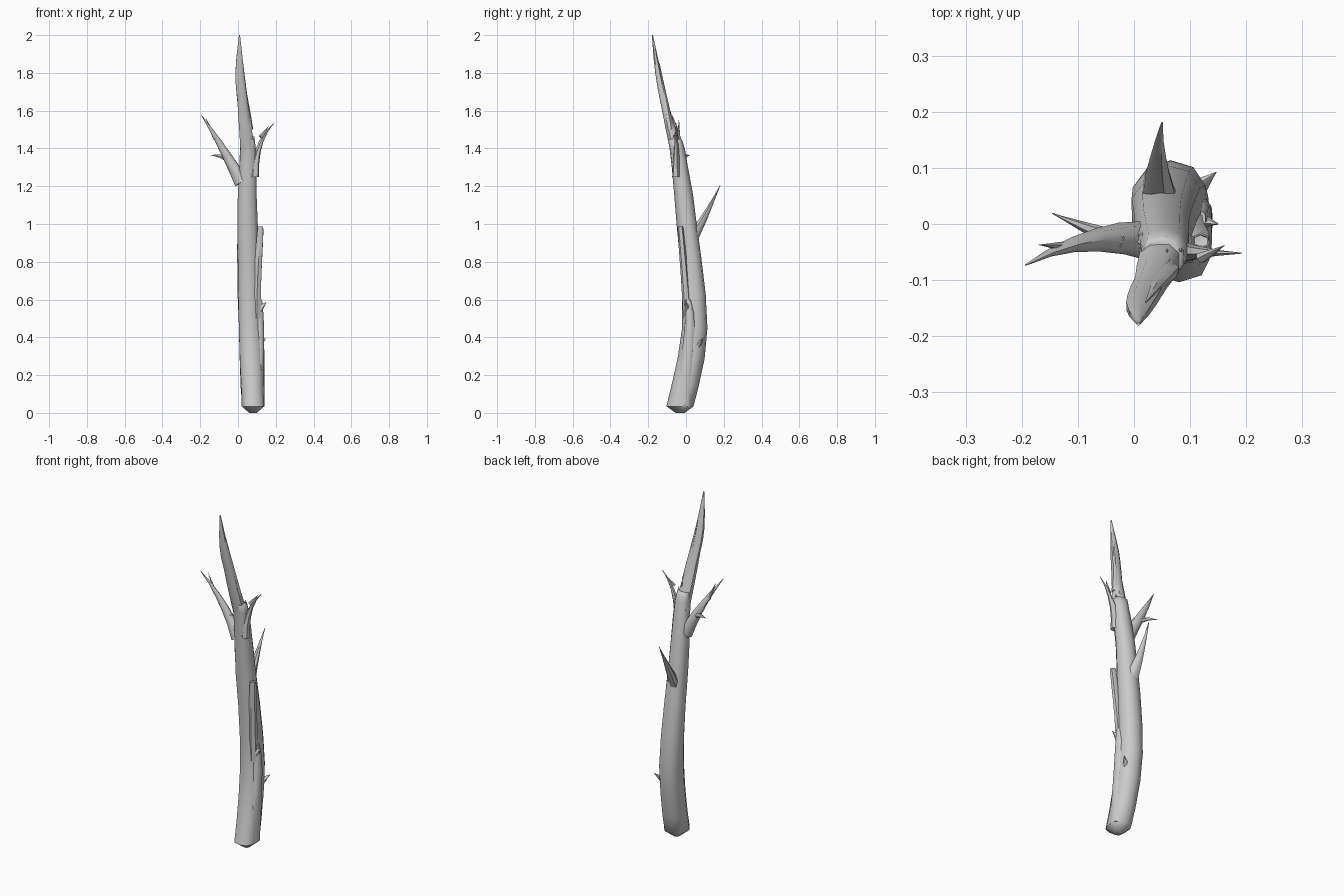
import bpy, bmesh, math, random
from mathutils import Vector

random.seed(4)
if "Cube" in bpy.data.objects:
    bpy.data.objects.remove(bpy.data.objects["Cube"])

wood = bpy.data.materials.new("weathered grey wood")
wood.use_nodes = True
grey = (0.6, 0.6, 0.6, 1)
wood.diffuse_color = grey
wood.node_tree.nodes["Principled BSDF"].inputs["Base Color"].default_value = grey


def ring(centre, side, depth, width, thickness, sides, power):
    """Points of a slightly uneven rounded section."""
    points = []
    for i in range(sides):
        angle = math.tau * (i + 0.5) / sides
        c, s = math.cos(angle), math.sin(angle)
        wear = random.uniform(0.96, 1.04)
        across = math.copysign(abs(c) ** power, c) * width * wear
        along = math.copysign(abs(s) ** power, s) * thickness * wear
        points.append(centre + side * across + depth * along)
    return points


def skin(name, rings):
    """Join rings into a closed, capped surface."""
    bm = bmesh.new()
    loops = [[bm.verts.new(point) for point in points] for points in rings]
    sides = len(loops[0])
    for low, high in zip(loops, loops[1:]):
        for i in range(sides):
            j = (i + 1) % sides
            bm.faces.new((low[i], low[j], high[j], high[i]))
    bm.faces.new(loops[0][::-1])
    bm.faces.new(loops[-1])
    bmesh.ops.recalc_face_normals(bm, faces=bm.faces)
    mesh = bpy.data.meshes.new(name)
    bm.to_mesh(mesh)
    bm.free()
    mesh.materials.append(wood)
    part = bpy.data.objects.new(name, mesh)
    bpy.context.collection.objects.link(part)
    bpy.ops.object.select_all(action="DESELECT")
    part.select_set(True)
    bpy.context.view_layer.objects.active = part
    bpy.ops.object.shade_smooth_by_angle(angle=math.radians(50))


def smooth_rows(rows, steps):
    """Fill in rows along a smooth spline through the given ones."""
    rows = [Vector(row) for row in rows]
    padded = [rows[0]] + rows + [rows[-1]]
    filled = []
    for before, a, b, after in zip(padded, padded[1:], padded[2:], padded[3:]):
        for step in range(steps):
            t = step / steps
            bend_a, bend_b = (b - before) / 2, (after - a) / 2
            ease = t * t * (3 - 2 * t)
            filled.append(a.lerp(b, ease) + bend_a * (t * (1 - t) ** 2)
                          - bend_b * (t * t * (1 - t)))
    return filled + [rows[-1]]


def stem(name, rows, steps=3, sides=10, foot=False):
    """Upright limb from rows of x, y, z, half width, half thickness."""
    x_axis, y_axis = Vector((1, 0, 0)), Vector((0, 1, 0))
    filled = smooth_rows(rows, steps)
    if foot:
        x, y, z, width, thickness = filled[0]
        filled.insert(0, Vector((x, y, 0, width / 3, thickness / 3)))
    skin(name, [ring(Vector(row[:3]), x_axis, y_axis, row[3], row[4], sides, 0.85)
                for row in filled])


def branch(name, start, end, radius, bend=(0, 0, 0), sides=6, steps=5):
    """Limb that tapers to a point, bowed at its middle by the bend."""
    start, end, bend = Vector(start), Vector(end), Vector(bend)
    rings = []
    for step in range(steps + 1):
        t = step / steps
        centre = start.lerp(end, t) + bend * (4 * t * (1 - t))
        heading = (end - start + bend * (4 - 8 * t)).normalized()
        side = heading.cross(Vector((0.3, 1, 0))).normalized()
        size = radius * max(1 - t, 0.04)
        rings.append(ring(centre, side, heading.cross(side),
                          size, size * 0.85, sides, 1))
    skin(name, rings)


# Leaning trunk with a chamfered foot
stem("trunk", [
    (0.08, -0.03, 0.035, 0.062, 0.072),
    (0.065, 0.045, 0.45, 0.064, 0.068),
    (0.05, 0.005, 1, 0.055, 0.053),
    (0.053, -0.048, 1.4, 0.044, 0.04),
    (0.045, -0.065, 1.45, 0.033, 0.033),
], foot=True)

# Broken top bending forward, with a second splinter behind it
stem("top_splinter", [
    (0.052, -0.048, 1.38, 0.04, 0.036),
    (0.03, -0.105, 1.6, 0.031, 0.023),
    (0.01, -0.147, 1.8, 0.025, 0.017),
    (0.008, -0.178, 2, 0.003, 0.003),
], sides=8)
branch("rear_top_splinter", (0.06, -0.08, 1.5), (0.02, -0.14, 1.85), 0.022)

# Jagged stubs around the break
for label, x, top in (("left", 0.085, 1.47), ("middle", 0.06, 1.5), ("right", 0.035, 1.46)):
    branch(label + "_break_stub", (x - 0.01, -0.03, 1.35), (x, -0.05, top), 0.02)

# Forked branch on the right
branch("right_branch", (0.02, -0.03, 1.22), (-0.193, -0.073, 1.575), 0.04,
       bend=(0, 0.02, 0.01), sides=8)
branch("right_branch_tip", (-0.12, -0.04, 1.45), (-0.17, -0.037, 1.56), 0.012)
branch("right_twig", (-0.03, -0.03, 1.33), (-0.146, 0.019, 1.364), 0.022,
       bend=(0, 0, 0.01))

# Forked branch on the left
branch("left_branch", (0.085, -0.05, 1.25), (0.191, -0.052, 1.535), 0.028,
       bend=(-0.025, 0, 0.02))
branch("left_branch_tip", (0.12, -0.06, 1.46), (0.162, -0.038, 1.518), 0.012)

# Rear spike
branch("rear_spike", (0.05, 0.03, 0.92), (0.05, 0.181, 1.205), 0.038,
       bend=(-0.007, 0, -0.01), sides=7)

# Strip of bark standing off the left side
stem("bark_strip", [
    (0.1, 0.01, 0.5, 0.025, 0.025),
    (0.103, -0.005, 0.7, 0.023, 0.02),
    (0.118, -0.028, 0.96, 0.018, 0.016),
    (0.118, -0.03, 0.985, 0.012, 0.01),
], sides=6)

# Raised ridge low on the left, ending in a knob
stem("lower_ridge", [
    (0.11, -0.015, 0.035, 0.03, 0.045),
    (0.11, 0.02, 0.45, 0.03, 0.03),
    (0.11, 0.01, 0.6, 0.018, 0.016),
], sides=8)
branch("ridge_knob", (0.1, 0.01, 0.54), (0.15, 0, 0.585), 0.03)

# Small thorn on the rear left
branch("thorn", (0.1, 0.055, 0.35), (0.146, 0.092, 0.395), 0.028)
